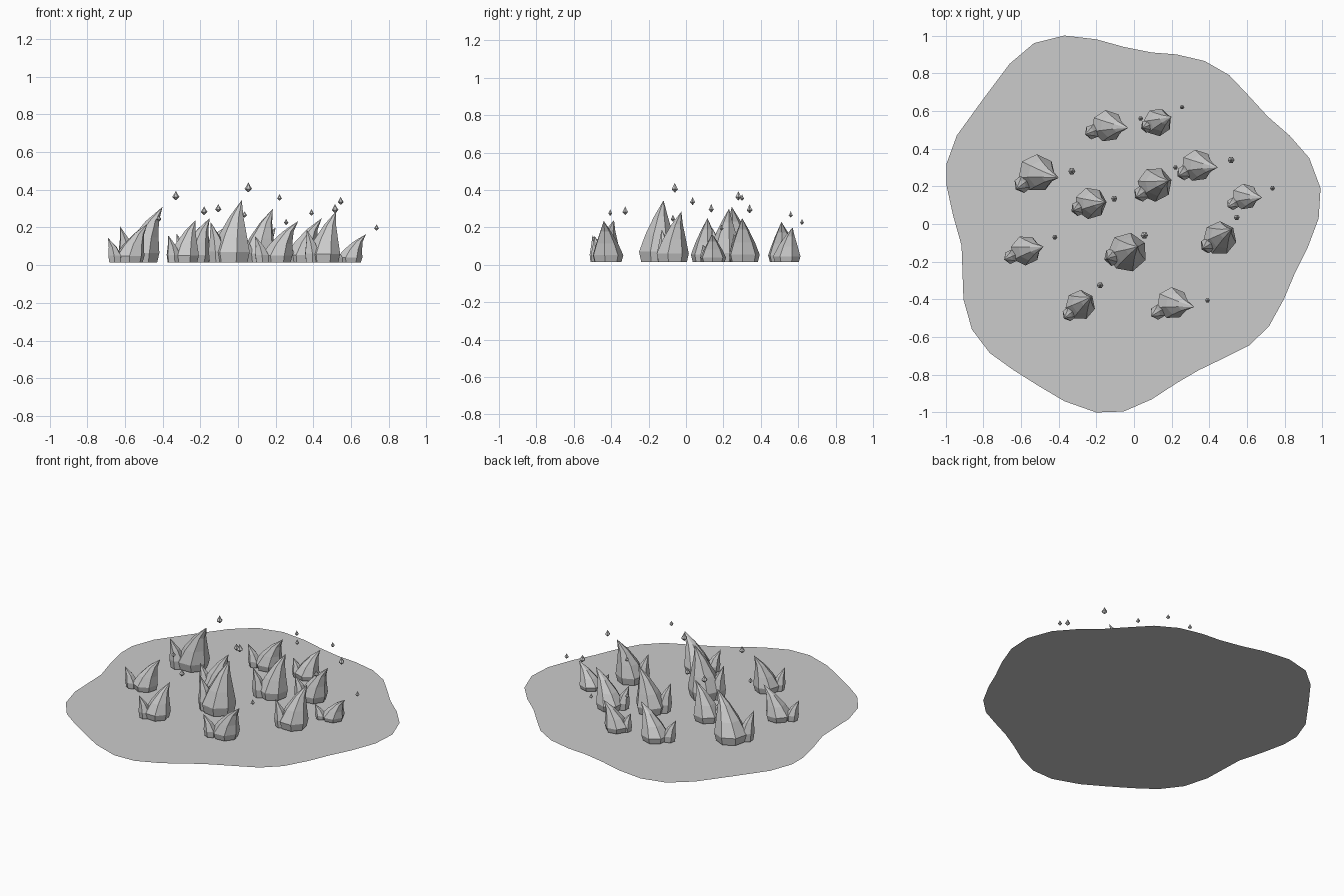
import bpy, bmesh, math
from mathutils import Vector

grey = bpy.data.materials.new("ash grey")
grey.diffuse_color = (0.6, 0.6, 0.6, 1)

BASE = 0.014  # height of the flame undersides


def finish(name, bm):
    bmesh.ops.recalc_face_normals(bm, faces=bm.faces[:])
    me = bpy.data.meshes.new(name)
    bm.to_mesh(me)
    bm.free()
    me.materials.append(grey)
    ob = bpy.data.objects.new(name, me)
    bpy.context.collection.objects.link(ob)
    return ob


def spire(bm, centre, tip, radius, profile, sides):
    """Closed faceted spire; profile rows are (height, width, lean) fractions."""
    foot, tip = Vector(centre), Vector(tip)
    lean = tip - foot
    turn = math.atan2(lean.y, lean.x)
    rings = []
    for h, w, l in profile:
        c = Vector((foot.x + lean.x * l, foot.y + lean.y * l, foot.z + lean.z * h))
        rings.append([bm.verts.new(c + Vector((
            math.cos(turn + math.tau * i / sides) * radius * w,
            math.sin(turn + math.tau * i / sides) * radius * w, 0)))
            for i in range(sides)])
    top = bm.verts.new(tip)
    bm.faces.new(rings[0])
    for a, b in zip(rings, rings[1:]):
        for i in range(sides):
            j = (i + 1) % sides
            bm.faces.new((a[i], a[j], b[j], b[i]))
    for i in range(sides):
        bm.faces.new((rings[-1][i], rings[-1][(i + 1) % sides], top))


# Ground patch: thin irregular sheet
outline = [
    (-.995, .32), (-.94, .47), (-.795, .67), (-.66, .85), (-.53, .96), (-.37, 1.0),
    (-.20, .98), (-.055, .94), (.095, .91), (.225, .90), (.375, .865), (.505, .79),
    (.60, .69), (.71, .57), (.825, .47), (.93, .35), (.99, .19), (.98, .03),
    (.92, -.13), (.85, -.27), (.795, -.40), (.715, -.545), (.61, -.645), (.48, -.71),
    (.345, -.775), (.225, -.845), (.095, -.93), (-.055, -.995), (-.20, -1.0),
    (-.37, -.94), (-.505, -.86), (-.64, -.775), (-.765, -.685), (-.86, -.56),
    (-.905, -.40), (-.915, -.115), (-.96, .045), (-.995, .205)]
bm = bmesh.new()
bm.faces.new([bm.verts.new((x, y, 0)) for x, y in outline])
ground = finish("ground_patch", bm)

FLAME = [(0, .88, 0), (.17, 1, 0), (.45, .72, .2), (.74, .36, .52)]
TONGUE = [(0, .9, 0), (.28, 1, .05), (.62, .6, .35)]
SPARK = [(0, .1, 0), (.35, 1, 0), (.6, .55, 0)]

# Flames: centre x, y, radius | main tip x, y, z | side tongue tip x, y
flames = [
    (-.14, .52, .085, -.03, .51, .23, -.26, .475),
    (.125, .54, .075, .20, .57, .20, .045, .51),
    (-.515, .27, .10, -.40, .245, .31, -.625, .185),
    (-.23, .11, .085, -.15, .115, .25, -.325, .07),
    (-.575, -.14, .08, -.48, -.12, .22, -.69, -.19),
    (-.285, -.43, .08, -.225, -.385, .24, -.37, -.50),
    (-.035, -.15, .105, .02, -.12, .345, -.145, -.185),
    (.11, .21, .092, .185, .23, .30, .01, .14),
    (.335, .31, .085, .445, .30, .25, .235, .255),
    (.59, .145, .07, .68, .14, .165, .495, .09),
    (.455, -.075, .09, .52, -.025, .285, .365, -.13),
    (.205, -.42, .085, .32, -.44, .235, .09, -.49)]
for n, (x, y, r, tx, ty, tz, sx, sy) in enumerate(flames, 1):
    bm = bmesh.new()
    spire(bm, (x, y, BASE), (tx, ty, tz), r, FLAME, 7)
    spire(bm, (x + (sx - x) * .66, y + (sy - y) * .66, BASE), (sx, sy, tz * .66),
          r * .48, TONGUE, 6)
    finish(f"flame_{n}", bm)

# Sparks floating beside each flame: x, y, z of the middle, half height
sparks = [
    (.035, .56, .27, .017), (.255, .62, .23, .016), (-.33, .28, .37, .025),
    (-.105, .135, .303, .022), (-.42, -.07, .25, .018), (-.18, -.325, .29, .023),
    (.055, -.06, .413, .026), (.22, .30, .36, .017), (.515, .34, .30, .024),
    (.735, .19, .20, .017), (.545, .035, .342, .021), (.39, -.405, .28, .017)]
for n, (x, y, z, h) in enumerate(sparks, 1):
    bm = bmesh.new()
    spire(bm, (x, y, z - h), (x, y, z + h), h * .75, SPARK, 6)
    finish(f"spark_{n}", bm)
